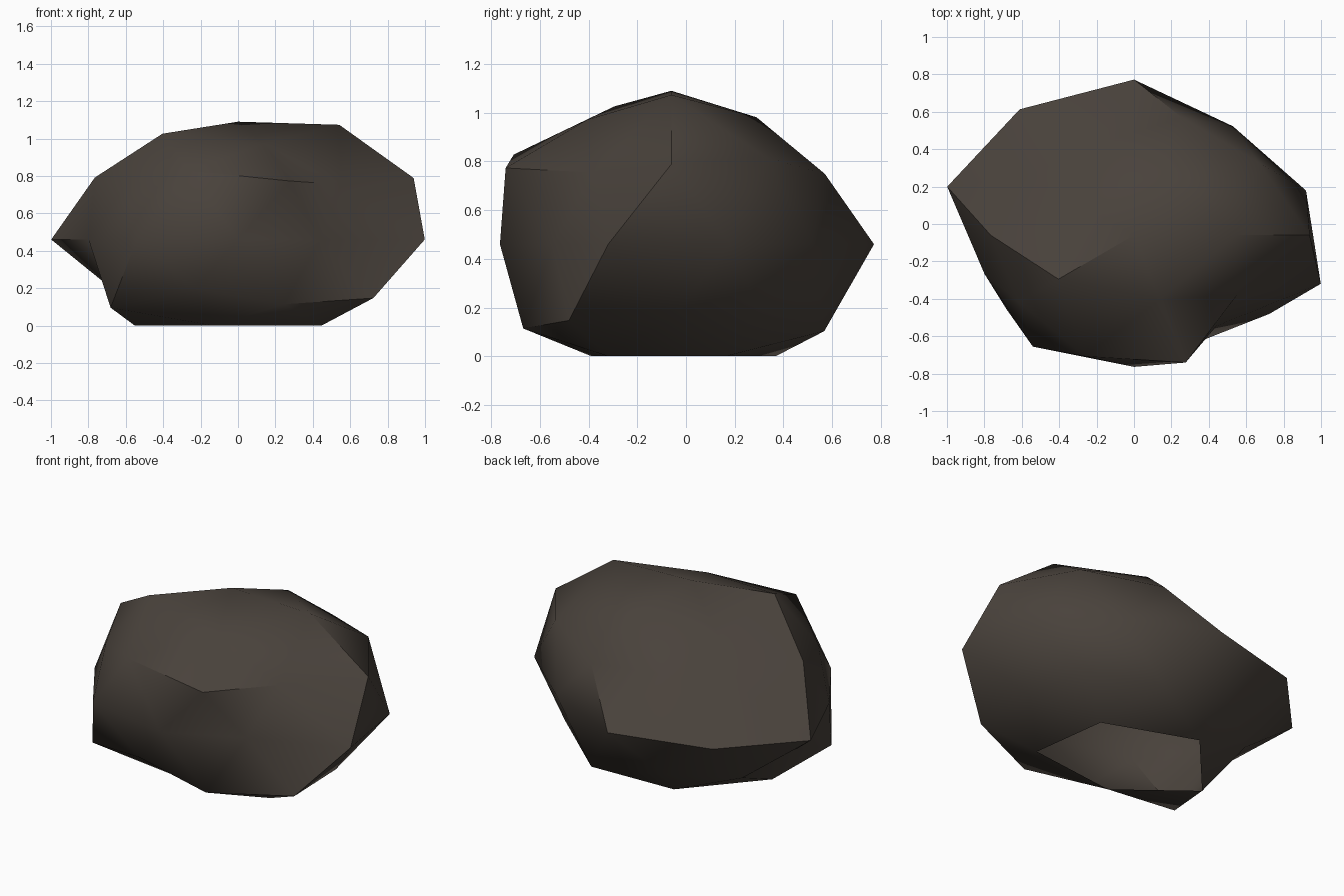
import bpy, bmesh, math
from mathutils import Vector

cube = bpy.data.objects.get("Cube")
if cube:
    bpy.data.objects.remove(cube, do_unlink=True)

# Stone colour
stone = bpy.data.materials.new("dark brown stone")
stone.use_nodes = True
colour = (0.066, 0.054, 0.044, 1)
stone.diffuse_color = colour
shader = next(n for n in stone.node_tree.nodes if n.type == 'BSDF_PRINCIPLED')
shader.inputs["Base Color"].default_value = colour
shader.inputs["Roughness"].default_value = 0.9

CENTRE = Vector((0, -0.06, 0.46))
STRETCH = Vector((1, 0.8, 0.7))

# How far each ring of the ball swells, from crown to base, anticlockwise from +x
SWELL = [
    [0.9],
    [1.03, 0.875, 0.72, 0.95, 0.86],
    [0.97, 0.75, 0.9, 1.0, 0.8],
    [1.05, 0.925, 0.77, 0.85, 1.0],
    [0.967, 0.9, 1.04, 1.04, 1.05, 0.84, 0.92, 0.88, 0.75, 1.05],
    [0.86, 0.9, 0.78, 0.85, 1.0],
    [0.84, 0.97, 0.85, 0.99, 0.94],
    [0.9, 1.07, 1.05, 0.82, 1.05],
    [1.0],
]


def ring_order(vert):
    x, y, z = vert.co
    angle = round(math.degrees(math.atan2(y, x))) % 360
    return (-round(z, 2), angle)


# Boulder: a faceted ball, swollen unevenly and cut flat underneath
bm = bmesh.new()
bmesh.ops.create_icosphere(bm, subdivisions=2, radius=1)
radii = [r for ring in SWELL for r in ring]
for vert, r in zip(sorted(bm.verts, key=ring_order), radii):
    vert.co = CENTRE + vert.co * STRETCH * r
    vert.co.z = max(vert.co.z, 0)
bmesh.ops.recalc_face_normals(bm, faces=bm.faces)

# The flat underside is left open
underside = [f for f in bm.faces if all(v.co.z < 0.01 for v in f.verts)]
bmesh.ops.delete(bm, geom=underside, context='FACES')

mesh = bpy.data.meshes.new("boulder")
bm.to_mesh(mesh)
bm.free()
mesh.materials.append(stone)
boulder = bpy.data.objects.new("boulder", mesh)
bpy.context.collection.objects.link(boulder)

# Soft facets with crisp ridges
bpy.ops.object.select_all(action='DESELECT')
boulder.select_set(True)
bpy.context.view_layer.objects.active = boulder
bpy.ops.object.shade_smooth_by_angle(angle=math.radians(43))
